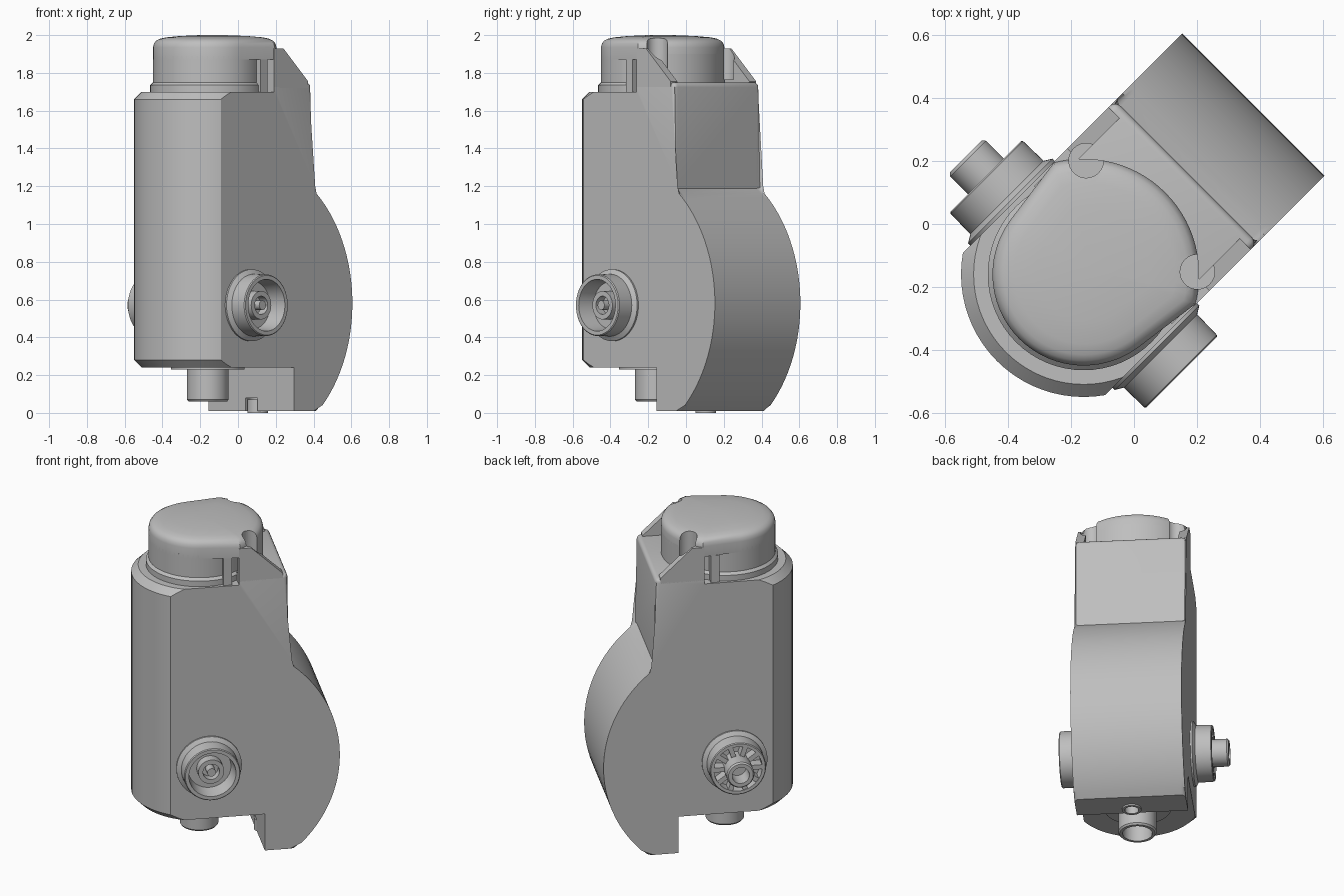
import bpy, bmesh
from math import sin, cos, pi, radians
from mathutils import Matrix, Vector

if "Cube" in bpy.data.objects:
    bpy.data.objects.remove(bpy.data.objects["Cube"], do_unlink=True)

GREY = (0.52, 0.52, 0.52, 1)
mat = bpy.data.materials.new("housing grey")
mat.use_nodes = True
mat.diffuse_color = GREY
mat.node_tree.nodes["Principled BSDF"].inputs["Base Color"].default_value = GREY

# Built along x (nose at -x, back at +x), then turned 45 degrees
TURN = Matrix.Rotation(radians(45), 4, "Z")
AXIS = -0.226      # x of the barrel axis
HALF = 0.32        # half width of the housing
PORT_Z = 0.57
parts = []


def finish(name, bm, matrix=Matrix()):
    bmesh.ops.remove_doubles(bm, verts=bm.verts, dist=1e-5)
    bmesh.ops.recalc_face_normals(bm, faces=bm.faces)
    bm.transform(TURN @ matrix)
    mesh = bpy.data.meshes.new(name)
    bm.to_mesh(mesh)
    bm.free()
    mesh.materials.append(mat)
    obj = bpy.data.objects.new(name, mesh)
    bpy.context.collection.objects.link(obj)
    parts.append(obj)
    return obj


def lathe(profile, steps=64):
    """Revolve (radius, height) points about z."""
    bm = bmesh.new()
    verts = [bm.verts.new((r, 0, z)) for r, z in profile]
    edges = [bm.edges.new(pair) for pair in zip(verts, verts[1:])]
    bmesh.ops.spin(bm, geom=verts + edges, cent=(0, 0, 0), axis=(0, 0, 1),
                   angle=2 * pi, steps=steps, use_merge=True)
    bmesh.ops.remove_doubles(bm, verts=bm.verts, dist=1e-5)
    return bm


def loft(rings):
    """Skin matching rings of points and close both ends."""
    bm = bmesh.new()
    rows = [[bm.verts.new(p) for p in ring] for ring in rings]
    for low, high in zip(rows, rows[1:]):
        for i in range(len(low)):
            bm.faces.new((low[i - 1], low[i], high[i], high[i - 1]))
    bm.faces.new(rows[0])
    bm.faces.new(rows[-1])
    return bm


def side_profile(points, y0, y1):
    return loft([[(x, y, z) for x, z in points] for y in (y0, y1)])


def box(x0, x1, y0, y1, z0, z1):
    return side_profile([(x0, z0), (x1, z0), (x1, z1), (x0, z1)], y0, y1)


def arc(radius, start, end, n):
    angles = [radians(start + (end - start) * i / n) for i in range(n + 1)]
    return [(radius * cos(a), radius * sin(a)) for a in angles]


def cut(obj, cutter):
    mod = obj.modifiers.new("cut", "BOOLEAN")
    mod.operation = "DIFFERENCE"
    mod.solver = "EXACT"
    mod.object = cutter
    bpy.context.view_layer.update()
    graph = bpy.context.evaluated_depsgraph_get()
    mesh = bpy.data.meshes.new_from_object(obj.evaluated_get(graph))
    obj.modifiers.clear()
    obj.data = mesh


def discard(obj):
    parts.remove(obj)
    bpy.data.objects.remove(obj, do_unlink=True)


on_axis = Matrix.Translation((AXIS, 0, 0))

# Rounded nose of the housing: chamfered cylinder with flat flanks
bm = lathe([(0, 0.24), (0.35, 0.24), (0.39, 0.28), (0.39, 1.66), (0.35, 1.70), (0, 1.70)], 72)
for point, normal in (((0, HALF, 0), (0, 1, 0)), ((0, -HALF, 0), (0, -1, 0)), ((0, 0, 0), (1, 0, 0))):
    res = bmesh.ops.bisect_plane(bm, geom=bm.verts[:] + bm.edges[:] + bm.faces[:], dist=1e-6,
                                 plane_co=point, plane_no=normal, clear_outer=True)
    rim = [g for g in res["geom_cut"] if isinstance(g, bmesh.types.BMEdge)]
    bmesh.ops.holes_fill(bm, edges=rim, sides=0)
finish("housing_nose", bm, on_axis)

# Back shell: foot, round bulge and upright block with softened back edges
bulge = [(AXIS + x, 0.58 + z) for x, z in arc(0.7625, -48.4, 53, 30)]
shell = [(AXIS, 0.24), (0.10, 0.24), (0.10, 0.01)] + bulge
shell += [(0.235, 1.75), (-0.05, 1.75), (-0.05, 1.70), (AXIS, 1.70)]
bm = side_profile(shell, -HALF, HALF)
soft = []
for e in bm.edges:
    a, b = (v.co for v in e.verts)
    along = abs(a.y - b.y) < 1e-4 and max(a.x, b.x) > 0.2 and max(a.z, b.z) > 0.02
    top = abs(a.z - 1.75) < 1e-4 and abs(b.z - 1.75) < 1e-4 and min(a.x, b.x) > 0.2
    if along or top:
        soft.append(e)
bmesh.ops.bevel(bm, geom=soft, offset=0.025, segments=4, profile=0.5,
                affect="EDGES", clamp_overlap=True)
back_shell = finish("back_shell", bm)

# Drain socket in the foot
FOOT = Matrix.Translation((0.148, 0, 0))
for cutter_bm, place in ((lathe([(0, -0.05), (0.05, -0.05), (0.05, 0.08), (0, 0.08)], 32), FOOT),
                         (box(0.05, 0.14, -0.045, 0.045, -0.05, 0.08), Matrix())):
    cutter = finish("foot_cutter", cutter_bm, place)
    cut(back_shell, cutter)
    discard(cutter)
finish("foot_ring", lathe([(0.04, 0.07), (0.04, 0), (0.055, 0), (0.055, 0.07), (0.04, 0.07)], 32), FOOT)

# Bottom outlet and its seat
finish("outlet_seat", lathe([(0, 0.25), (0.195, 0.25), (0.195, 0.23), (0, 0.23)]), on_axis)
finish("outlet_tube", lathe([(0, 0.20), (0.085, 0.20), (0.085, 0.06), (0.102, 0.06),
                             (0.11, 0.07), (0.11, 0.24), (0, 0.24)], 48), on_axis)

# Cap: stepped base, wide back half and domed lid
finish("cap_base", lathe([(0, 1.69), (0.305, 1.69), (0.305, 1.735), (0.29, 1.75),
                          (0.29, 1.89), (0, 1.89)]), on_axis)
back_arc = arc(0.367, -60, 60, 28)
cap_back = finish("cap_back", loft([[(x, y, z) for x, y in back_arc] for z in (1.70, 1.90)]), on_axis)
outline = back_arc + arc(0.29, 98, 262, 36)
middle = 0.03
levels = ((1.87, 1), (1.935, 1), (1.955, 0.985), (1.97, 0.95), (1.98, 0.89),
          (1.988, 0.78), (1.995, 0.55), (2.0, 0.2))
lid = finish("cap_lid", loft([[(middle + (x - middle) * s, y * s, z) for x, y in outline]
                              for z, s in levels]), on_axis)

# Sloped side gussets and small upright posts beside the cap
gussets = []
for side in (-1, 1):
    wedge = [(-0.05, 1.72), (0.205, 1.72), (0.205, 1.755), (0.02, 1.93), (-0.05, 1.93)]
    gussets.append(finish("gusset", side_profile(wedge, side * 0.27, side * HALF)))
    finish("side_post", box(-0.14, -0.09, side * 0.25, side * 0.31, 1.69, 1.87))

# Screw wells sunk through cap and gussets
for side in (-1, 1):
    well = finish("well_cutter", lathe([(0, 1.765), (0.055, 1.765), (0.055, 2.1), (0, 2.1)], 32),
                  Matrix.Translation((0.035, side * 0.25, 0)))
    for obj in [cap_back, lid] + gussets:
        cut(obj, well)
    discard(well)


# Side ports, pointing out of each flank
def port_matrix(side):
    return Matrix.Translation((AXIS, side * 0.30, PORT_Z)) @ Matrix.Rotation(-side * pi / 2, 4, "X")


collar = [(0, 0), (0.19, 0), (0.19, 0.03), (0.165, 0.045), (0.163, 0.135), (0.158, 0.14)]
finish("socket_port", lathe(collar + [(0.137, 0.14), (0.125, 0.04), (0.075, 0.04), (0.075, 0.10),
                                      (0.048, 0.10), (0.048, 0.05), (0.025, 0.05), (0.025, 0.11),
                                      (0, 0.11)]), port_matrix(-1))
finish("spigot_port", lathe(collar + [(0.14, 0.14), (0.14, 0.07), (0.08, 0.07), (0.08, 0.22),
                                      (0.072, 0.23), (0.05, 0.23), (0.05, 0.12), (0, 0.12)]),
       port_matrix(1))
for i in range(10):
    spin = Matrix.Rotation(i * pi / 5, 4, "Z")
    finish("spigot_rib", box(0.07, 0.15, -0.014, 0.014, 0.06, 0.135), port_matrix(1) @ spin)

# Smooth shading with crisp edges
for obj in bpy.context.selected_objects:
    obj.select_set(False)
for obj in parts:
    obj.select_set(True)
bpy.context.view_layer.objects.active = parts[0]
bpy.ops.object.shade_smooth_by_angle(angle=radians(32))
